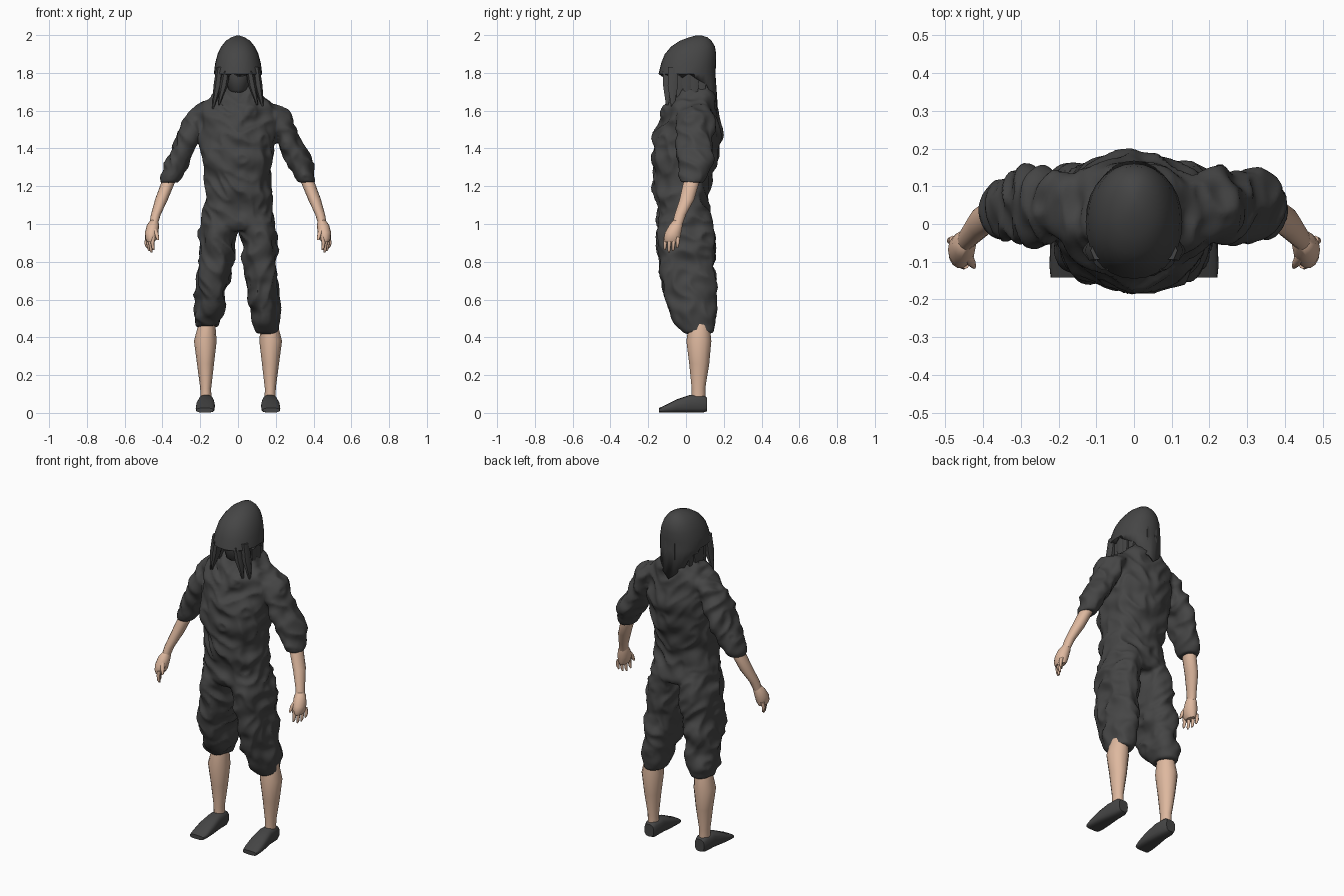
import bpy, bmesh, math
from mathutils import Vector, noise

cube = bpy.data.objects.get("Cube")
if cube:
    bpy.data.objects.remove(cube, do_unlink=True)


def material(name, rgb):
    m = bpy.data.materials.new(name)
    m.use_nodes = True
    m.diffuse_color = (*rgb, 1)
    m.node_tree.nodes["Principled BSDF"].inputs["Base Color"].default_value = (*rgb, 1)
    return m


CLOTH = material("charcoal cloth", (0.06, 0.06, 0.06))
SKIN = material("skin", (0.73, 0.48, 0.345))


def loft(bm, rings, n=16, power=2.0, along_y=False, caps=True, s=1):
    """Skin elliptical rings (x, y, z, radius, radius); s=-1 mirrors in x."""
    loops = []
    for x, y, z, ra, rb in rings:
        loop = []
        for i in range(n):
            t = math.tau * i / n
            c, d = math.cos(t), math.sin(t)
            u = math.copysign(abs(c) ** (2 / power), c) * ra
            v = math.copysign(abs(d) ** (2 / power), d) * rb
            p = (s * (x + u), y, z + v) if along_y else (s * (x + u), y + v, z)
            loop.append(bm.verts.new(p))
        loops.append(loop)
    for a, b in zip(loops, loops[1:]):
        for i in range(n):
            j = (i + 1) % n
            bm.faces.new((a[i], a[j], b[j], b[i]))
    if caps:
        bm.faces.new(loops[0])
        bm.faces.new(loops[-1])
    return loops


def finish(bm, name, mat, angle=50):
    bmesh.ops.recalc_face_normals(bm, faces=bm.faces)
    me = bpy.data.meshes.new(name)
    bm.to_mesh(me)
    bm.free()
    ob = bpy.data.objects.new(name, me)
    bpy.context.collection.objects.link(ob)
    me.materials.append(mat)
    bpy.ops.object.select_all(action="DESELECT")
    bpy.context.view_layer.objects.active = ob
    ob.select_set(True)
    bpy.ops.object.shade_smooth_by_angle(angle=math.radians(angle))
    return ob


def spans(rows):
    """Turn (z, x0, x1, y0, y1) extents into rings."""
    return [((a + b) / 2, (c + d) / 2, z, (b - a) / 2, (d - c) / 2) for z, a, b, c, d in rows]


# Garment: trunk, sleeves, trouser legs and collar folds fused together
bm = bmesh.new()
trunk = [(1.74, .075, -.02, .14), (1.7, .115, -.06, .148), (1.665, .165, -.088, .158),
         (1.62, .198, -.108, .168), (1.55, .205, -.135, .18), (1.45, .197, -.165, .182),
         (1.35, .19, -.18, .17), (1.2, .17, -.17, .132), (1.1, .184, -.154, .124),
         (1.0, .2, -.153, .14), (.97, .17, -.13, .13)]
loft(bm, spans([(z, -w, w, a, b) for z, w, a, b in trunk]), 32, 2.2)
sleeve = [(.15, .05, 1.64, .05, .06), (.2, .05, 1.59, .072, .09), (.245, .05, 1.5, .07, .1),
          (.287, .045, 1.4, .065, .1), (.332, .04, 1.31, .06, .092), (.353, .034, 1.25, .054, .078),
          (.362, .03, 1.22, .048, .062)]
leg = [(1.06, .01, .18, -.13, .12), (.95, .012, .2, -.157, .148), (.85, .02, .202, -.148, .15),
       (.77, .027, .204, -.14, .142), (.69, .04, .209, -.128, .163), (.62, .052, .21, -.12, .152),
       (.55, .063, .218, -.1, .164), (.48, .078, .22, -.06, .158), (.42, .095, .213, -.003, .146)]
for s in (1, -1):
    loft(bm, sleeve, 24, s=s)
    drop = 0 if s > 0 else 1
    rings = [(x + drop * .018 * (1.06 - z), y, z + drop * .055 * (1.06 - z), a, b)
             for x, y, z, a, b in spans(leg)]
    loft(bm, rings, 24, 2.3, s=s)
    loft(bm, [(.12, .02, 1.69, .025, .04), (.09, -.065, 1.65, .025, .03), (.05, -.105, 1.59, .025, .025),
              (.0, -.135, 1.52, .025, .02)], 12, s=s)
raw = finish(bm, "garment_base", CLOTH)
remesh = raw.modifiers.new("Fuse", "REMESH")
remesh.mode = "VOXEL"
remesh.voxel_size = 0.011
smooth = raw.modifiers.new("Soften", "SMOOTH")
smooth.iterations = 4
dg = bpy.context.evaluated_depsgraph_get()
bm = bmesh.new()
bm.from_mesh(bpy.data.meshes.new_from_object(raw.evaluated_get(dg)))
bpy.data.objects.remove(raw, do_unlink=True)

# Rumple the fabric: diagonal folds on the trunk, calmer at the cuffs
bm.normal_update()
offsets = []
for v in bm.verts:
    x, y, z = v.co
    broad = noise.noise(Vector((x * 9, y * 9, z * 10)))
    fold = noise.noise(Vector((x * 11 + z * 5, y * 10, z * 11 - abs(x) * 7)) + Vector((5, 2, 7)))
    ridge = 0.25 - abs(fold)
    cuff = z - 1.2 if abs(x) > .27 else z - .4
    calm = min(1, max(.15, cuff / .12))
    offsets.append(v.normal * (0.02 * broad + 0.03 * ridge) * calm)
for v, o in zip(bm.verts, offsets):
    v.co += o
finish(bm, "wrinkled_garment", CLOTH, 60)

# Hood: open dome with a drape that falls to a point at the back
bm = bmesh.new()
dome = [(1.74, .116, -.125, .156), (1.795, .128, -.145, .156), (1.85, .121, -.132, .159),
        (1.9, .108, -.112, .16), (1.94, .088, -.078, .153), (1.97, .064, -.032, .135),
        (1.988, .036, .015, .115), (1.997, .01, .05, .085)]
loops = loft(bm, spans([(z, -w, w, a, b) for z, w, a, b in dome]), 28, 2.15, caps=False)
bm.faces.new(loops[-1])
for i, v in enumerate(loops[0]):
    back = max(0, math.sin(math.tau * i / 28))
    v.co.z = 1.785 - .15 * back ** 2 + .012 * math.cos(i * 2.2)
    v.co.y += .012 * back ** 2
hood = finish(bm, "hood", CLOTH, 40)
thick = hood.modifiers.new("Thickness", "SOLIDIFY")
thick.thickness = 0.008

# Masked head under the hood, and the neck
bm = bmesh.new()
loft(bm, [(0, -.02, 1.685, .025, .03), (0, -.02, 1.71, .05, .06), (0, -.01, 1.77, .07, .085),
          (0, 0, 1.85, .085, .095), (0, .03, 1.93, .05, .06)], 16)
finish(bm, "masked_head", CLOTH)
bm = bmesh.new()
loft(bm, [(0, .01, 1.6, .06, .06), (0, .01, 1.74, .052, .055)], 12)
finish(bm, "neck", SKIN)

# Hanging strands: flat pointed locks around the hood opening
bm = bmesh.new()
front = [((.095, -.07, 1.83), (.108, -.07, 1.73), (.132, -.07, 1.61)),
         ((.062, -.098, 1.81), (.076, -.094, 1.73), (.102, -.1, 1.63))]
for s in (1, -1):
    for path in front:
        loft(bm, [(*p, r, r * 1.4) for p, r in zip(path, (.02, .022, .005))], 6, s=s)
    for deg in (-28, -8, 12, 32, 52, 75):
        c, d = math.cos(math.radians(deg)), math.sin(math.radians(deg))
        loft(bm, [(.1 * c, .02 + .115 * d, 1.84, .014, .028), (.1 * c, .02 + .115 * d, 1.74, .016, .028),
                  (.106 * c, .02 + .12 * d, 1.64, .006, .012)], 6, s=s)
finish(bm, "hanging_strands", CLOTH)

# Limbs and shoes
forearm = [(.355, .035, 1.27, .03, .036), (.37, .028, 1.22, .036, .043), (.405, .005, 1.13, .034, .04),
           (.435, -.03, 1.05, .026, .031), (.447, -.045, 1.0, .023, .028)]
palm = [(.444, -.043, 1.02, .02, .025), (.45, -.053, .995, .032, .036), (.457, -.068, .955, .036, .044),
        (.46, -.074, .925, .032, .044), (.462, -.075, .905, .02, .038)]
shin = [(.165, .07, .47, .045, .055), (.173, .068, .38, .06, .066), (.172, .07, .26, .045, .053),
        (.171, .066, .13, .029, .036), (.17, .066, .07, .029, .036)]
shoe = [(.168, .112, .045, .03, .036), (.168, .09, .048, .038, .047), (.169, .02, .048, .041, .047),
        (.172, -.05, .036, .05, .035), (.174, -.11, .021, .05, .02), (.176, -.142, .014, .045, .012)]
for s, side in ((1, "left"), (-1, "right")):
    bm = bmesh.new()
    loft(bm, forearm, 14, s=s)
    finish(bm, side + "_forearm", SKIN)

    # Hand with the knuckles set diagonally, front finger innermost
    bm = bmesh.new()
    loft(bm, palm, 14, s=s)
    for k, tip in enumerate((.862, .85, .856, .872)):
        x, y = .447 + .011 * k, -.108 + .022 * k
        loft(bm, [(x, y, .93, .01, .011), (x + .006, y - .002, .9, .01, .01),
                  (x + .003, y - .004, tip + .012, .008, .008), (x, y - .004, tip, .004, .004)], 8, s=s)
    loft(bm, [(.447, -.075, .985, .014, .016), (.432, -.1, .95, .012, .013),
              (.424, -.112, .915, .006, .007)], 8, s=s)
    finish(bm, side + "_hand", SKIN)

    bm = bmesh.new()
    loft(bm, shin, 12, s=s)
    finish(bm, side + "_shin", SKIN)

    bm = bmesh.new()
    loft(bm, shoe, 16, 3.0, along_y=True, s=s)
    finish(bm, side + "_shoe", CLOTH, 40)
